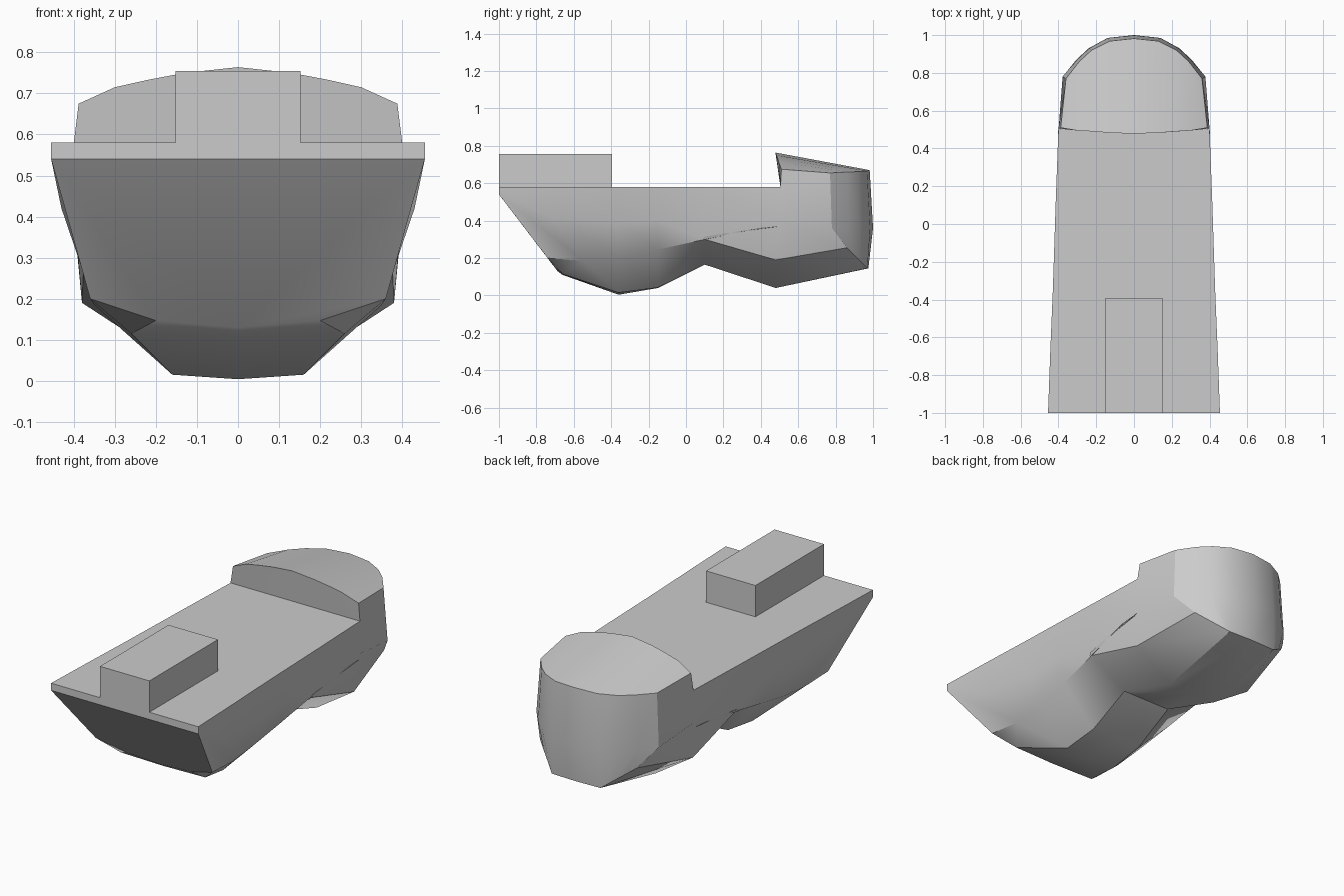
import bpy
import bmesh
import math

default_cube = bpy.data.objects.get("Cube")
if default_cube:
    bpy.data.objects.remove(default_cube, do_unlink=True)

# One plain grey for everything
grey = bpy.data.materials.new("light_grey")
grey.use_nodes = True
grey.diffuse_color = (0.6, 0.6, 0.6, 1.0)
shader = next(n for n in grey.node_tree.nodes if n.type == "BSDF_PRINCIPLED")
shader.inputs["Base Color"].default_value = grey.diffuse_color


def finish(bm, name, smooth_angle=None):
    """Turn a bmesh into a named object with outward normals."""
    bmesh.ops.recalc_face_normals(bm, faces=bm.faces)
    mesh = bpy.data.meshes.new(name)
    bm.to_mesh(mesh)
    bm.free()
    mesh.materials.append(grey)
    obj = bpy.data.objects.new(name, mesh)
    bpy.context.collection.objects.link(obj)
    if smooth_angle:
        bpy.ops.object.select_all(action="DESELECT")
        obj.select_set(True)
        bpy.context.view_layer.objects.active = obj
        bpy.ops.object.shade_smooth_by_angle(angle=math.radians(smooth_angle))
    return obj


def mirror_half(bm):
    geometry = bm.verts[:] + bm.edges[:] + bm.faces[:]
    bmesh.ops.mirror(bm, geom=geometry, axis="X", merge_dist=0.001)


def loft(bm, row_a, row_b):
    """Join two rows of vertices with quads."""
    for i in range(len(row_a) - 1):
        bm.faces.new((row_a[i], row_a[i + 1], row_b[i + 1], row_b[i]))


# Body: half sections from deck edge down to keel, then the rounded tail
DECK = 0.58
bm = bmesh.new()


def row(points):
    return [bm.verts.new(p) for p in points]


def section(y, *profile):
    return row([(x, y, z) for x, z in profile])


prow = row([(0.455, -1, DECK), (0.455, -1, 0.54), (0.36, -0.74, 0.2),
            (0.2, -0.7, 0.147), (0, -0.687, 0.13)])
shoulder = row([(0.443, -0.67, DECK), (0.43, -0.72, 0.42), (0.35, -0.55, 0.185),
                (0.26, -0.66, 0.115), (0, -0.66, 0.11)])
belly = section(-0.36, (0.43, DECK), (0.405, 0.38), (0.345, 0.2), (0.16, 0.015), (0, 0.004))
waist = section(-0.15, (0.423, DECK), (0.4, 0.4), (0.36, 0.245), (0.155, 0.042), (0, 0.04))
notch = section(0.1, (0.415, DECK), (0.4, 0.42), (0.375, 0.3), (0.15, 0.165), (0, 0.165))
heel = row([(0.4, 0.505, DECK), (0.4, 0.49, 0.4), (0.38, 0.48, 0.19),
            (0.15, 0.48, 0.04), (0, 0.48, 0.04)])

hull = [prow, shoulder, belly, waist, notch, heel]
for front, back in zip(hull, hull[1:]):
    loft(bm, front, back)

# Flat deck and raked front plate
deck_centre = [bm.verts.new((0, r[0].co.y, DECK)) for r in hull]
loft(bm, deck_centre, [r[0] for r in hull])
bm.faces.new([deck_centre[0], prow[0], prow[1]])
top_mid = bm.verts.new((0, -1, 0.54))
bm.faces.new([deck_centre[0], prow[1], top_mid])
bm.faces.new([top_mid] + prow[1:])

# Tail rings, from side corner round to the centre line
rim = row([(0.36, 0.77, 0.655), (0.29, 0.86, 0.66), (0.225, 0.92, 0.662),
           (0.13, 0.968, 0.666), (0, 0.982, 0.67)])
mid = row([(0.378, 0.78, 0.36), (0.305, 0.87, 0.36), (0.24, 0.93, 0.36),
           (0.14, 0.985, 0.36), (0, 1, 0.36)])
low = row([(0.3, 0.86, 0.255), (0.25, 0.897, 0.218), (0.2, 0.933, 0.182),
           (0.15, 0.97, 0.145), (0, 0.975, 0.145)])
loft(bm, rim, mid)
loft(bm, mid, low)

# Raised hood: curved front lip, roof and flanks
lip = row([(0.388, 0.51, 0.675), (0.3, 0.495, 0.715), (0.22, 0.49, 0.733),
           (0.13, 0.483, 0.75), (0, 0.478, 0.764)])
loft(bm, lip, rim)
bm.faces.new(lip + [deck_centre[-1], heel[0]])
bm.faces.new((lip[0], heel[0], heel[1], mid[0], rim[0]))
bm.faces.new((heel[1], heel[2], low[0], mid[0]))

# Underside of the tail
bm.faces.new([heel[3], heel[2]] + low[:4])
bm.faces.new((heel[3], low[3], low[4], heel[4]))
mirror_half(bm)
finish(bm, "body", 32)

# Thin chine fins along both flanks
bm = bmesh.new()
root_low, root_high, tip, inner = row([(0.378, 0.08, 0.295), (0.385, 0.1, 0.315),
                                       (0.402, 0.5, 0.37), (0.36, 0.3, 0.335)])
outer = bm.verts.new((0.402, 0.4, 0.362))
for face in ((root_low, root_high, outer), (root_high, tip, outer), (root_low, outer, inner),
             (outer, tip, inner), (root_low, inner, root_high), (root_high, inner, tip)):
    bm.faces.new(face)
mirror_half(bm)
finish(bm, "chine_fins")

# Box standing on the deck
bm = bmesh.new()
bmesh.ops.create_cube(bm, size=1)
bmesh.ops.scale(bm, vec=(0.305, 0.605, 0.175), verts=bm.verts)
bmesh.ops.translate(bm, vec=(0, -0.6975, DECK + 0.0875), verts=bm.verts)
finish(bm, "deck_box")
